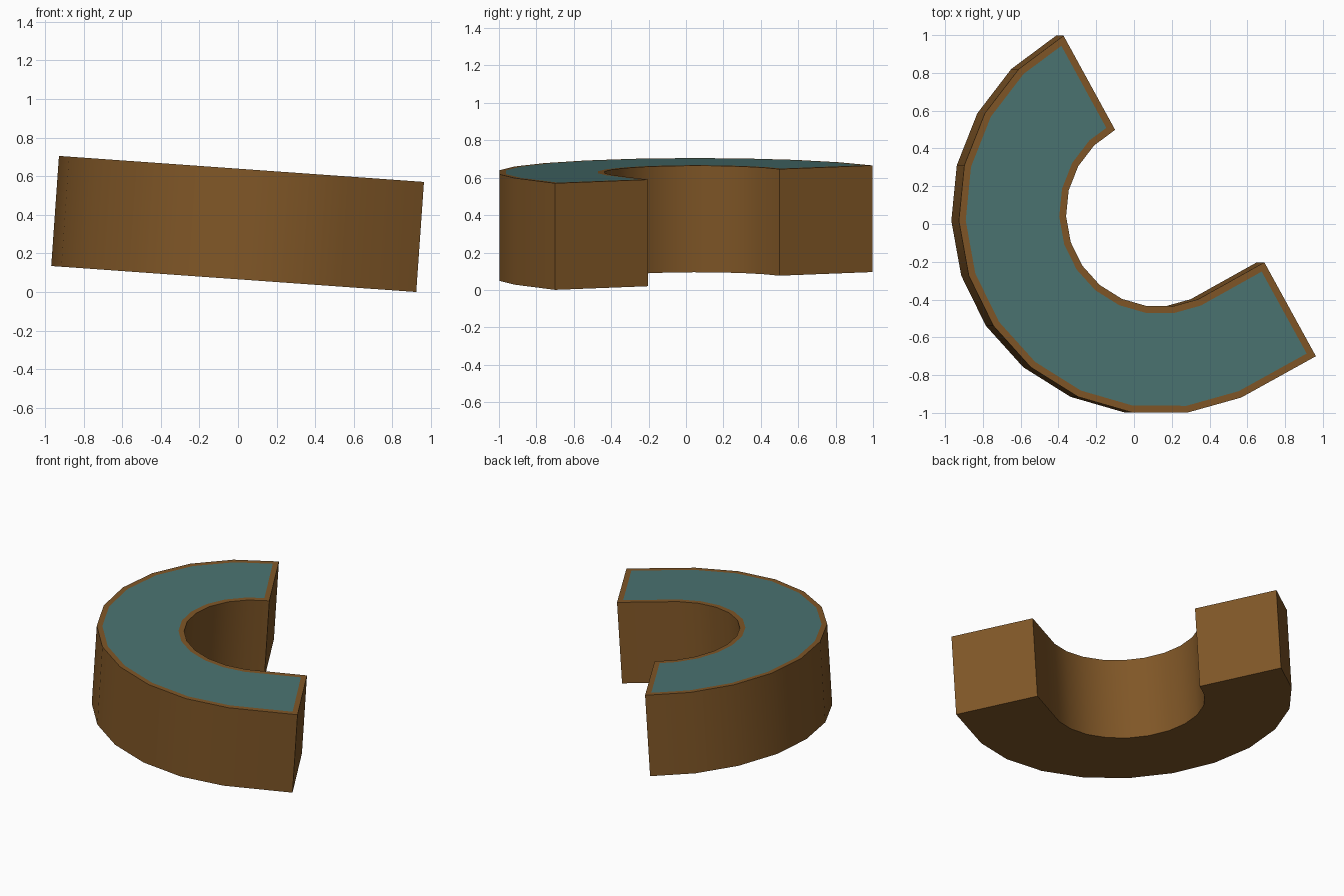
import bpy, bmesh, math
from mathutils import Vector

if "Cube" in bpy.data.objects:
    bpy.data.objects.remove(bpy.data.objects["Cube"])


def material(name, rgb):
    m = bpy.data.materials.new(name)
    m.diffuse_color = (*rgb, 1)
    m.use_nodes = True
    m.node_tree.nodes["Principled BSDF"].inputs["Base Color"].default_value = m.diffuse_color
    return m


brown = material("brown wood", (0.215, 0.094, 0.020))
teal = material("teal top", (0.069, 0.172, 0.167))

CENTRE = Vector((0.14, 0.06))
R_IN, R_OUT = 0.50, 1.068
START, STEP, SEGMENTS = 118.7, 15.9, 11
SLOPE = 0.0712                      # the whole counter leans down towards +x
DROP = Vector((-0.04, 0, -0.57))    # from the top surface to the underside


def top_point(x, y):
    return Vector((x, y, 0.639 - SLOPE * x))


# Plan: a half-ring arc followed by one straight run to the end
stations = []
for i in range(SEGMENTS + 1):
    a = math.radians(START + STEP * i)
    d = Vector((math.cos(a), math.sin(a)))
    stations.append((CENTRE + d * R_IN, CENTRE + d * R_OUT))
stations.append((Vector((0.69, -0.203)), Vector((0.963, -0.70))))

bm = bmesh.new()
rows = [[bm.verts.new(top_point(*p)) for p in pair] for pair in stations]
top = [bm.faces.new((a[0], a[1], b[1], b[0])) for a, b in zip(rows, rows[1:])]

# Extrude the walls and underside
ext = bmesh.ops.extrude_face_region(bm, geom=top, use_keep_orig=True)
new_verts = [g for g in ext["geom"] if isinstance(g, bmesh.types.BMVert)]
bmesh.ops.translate(bm, verts=new_verts, vec=DROP)
bmesh.ops.recalc_face_normals(bm, faces=bm.faces[:])

# Thin brown rim around an inlaid teal surface
bm.normal_update()
surface = [f for f in bm.faces if f.normal.z > 0.9]
bmesh.ops.inset_region(bm, faces=surface, thickness=0.036,
                       use_boundary=True, use_even_offset=True)
for f in surface:
    f.material_index = 1

mesh = bpy.data.meshes.new("curved_counter")
bm.to_mesh(mesh)
bm.free()
mesh.materials.append(brown)
mesh.materials.append(teal)
counter = bpy.data.objects.new("curved_counter", mesh)
bpy.context.collection.objects.link(counter)
bpy.context.view_layer.objects.active = counter
counter.select_set(True)
bpy.ops.object.shade_smooth_by_angle(angle=math.radians(30))
